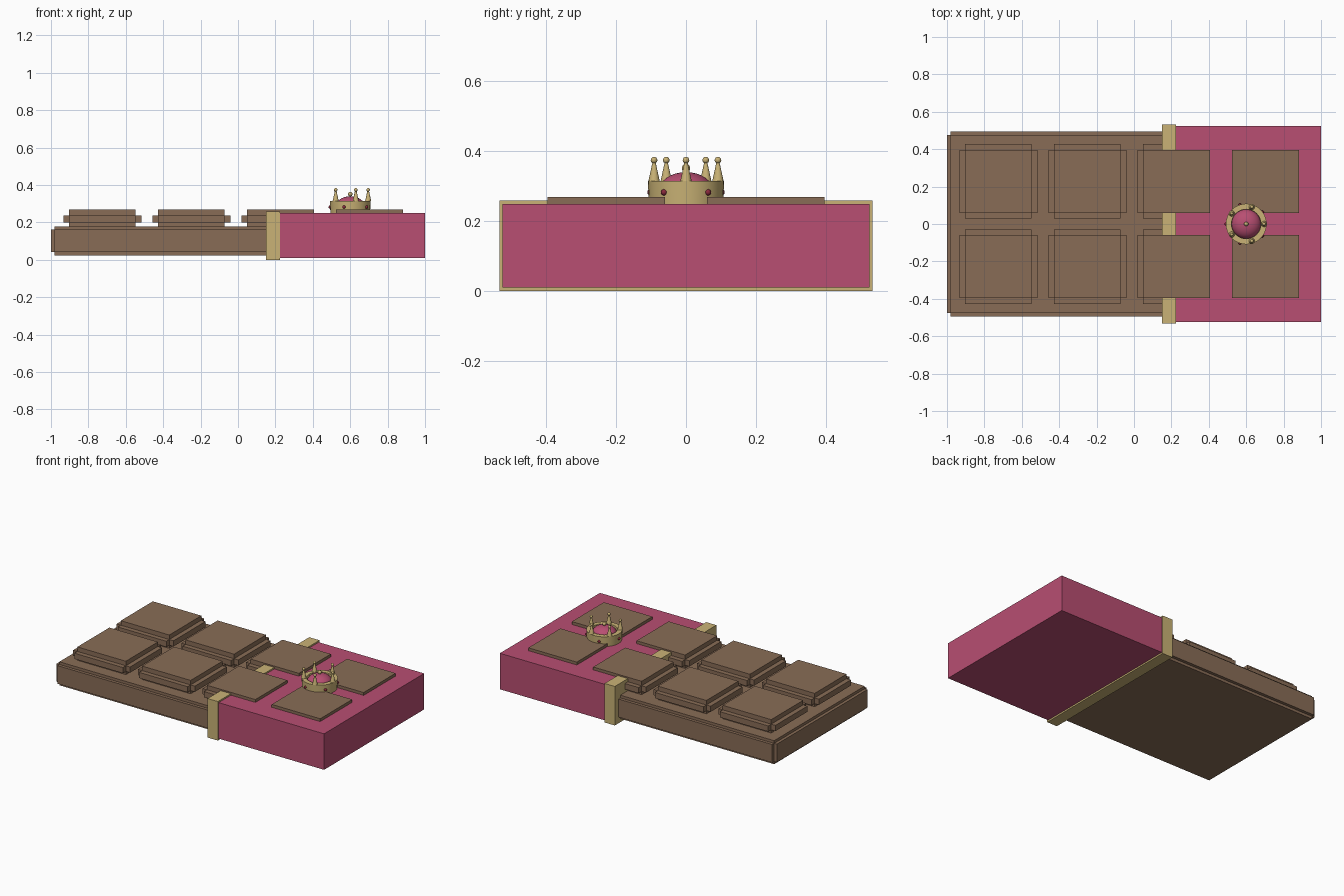
import bpy, bmesh, math
from mathutils import Matrix, Vector

cube = bpy.data.objects.get("Cube")
if cube:
    bpy.data.objects.remove(cube)


def material(name, rgb):
    m = bpy.data.materials.new(name)
    m.use_nodes = True
    m.diffuse_color = (*rgb, 1)
    m.node_tree.nodes["Principled BSDF"].inputs["Base Color"].default_value = (*rgb, 1)
    return m


chocolate = material("milk chocolate", (0.25, 0.152, 0.094))
pink = material("pink wrapper", (0.48, 0.077, 0.168))
gold = material("gold", (0.59, 0.45, 0.18))
ruby = material("ruby", (0.25, 0.022, 0.045))


def add_object(name, bm, mat, smooth=False):
    mesh = bpy.data.meshes.new(name)
    bmesh.ops.recalc_face_normals(bm, faces=bm.faces[:])
    bm.to_mesh(mesh)
    bm.free()
    mesh.materials.append(mat)
    obj = bpy.data.objects.new(name, mesh)
    bpy.context.collection.objects.link(obj)
    if smooth:
        bpy.ops.object.select_all(action='DESELECT')
        obj.select_set(True)
        bpy.context.view_layer.objects.active = obj
        bpy.ops.object.shade_smooth_by_angle(angle=math.radians(35))
    return obj


def add_box(bm, low, high):
    low, high = Vector(low), Vector(high)
    place = Matrix.Translation((low + high) / 2) @ Matrix.Diagonal((*(high - low), 1))
    bmesh.ops.create_cube(bm, size=1, matrix=place)


def box(name, low, high, mat):
    bm = bmesh.new()
    add_box(bm, low, high)
    add_object(name, bm, mat)


def stepped_block(name, low, high, step, z_mid, mat):
    """A core box with a stepped rim around its sides."""
    (x0, y0, z0), (x1, y1, z1) = low, high
    bm = bmesh.new()
    add_box(bm, low, high)
    add_box(bm, (x0 - step, y0, z_mid[0]), (x1 + step, y1, z_mid[1]))
    add_box(bm, (x0, y0 - step, z_mid[0]), (x1, y1 + step, z_mid[1]))
    add_object(name, bm, mat)


# Chocolate slab
stepped_block("chocolate_slab", (-0.98, -0.475, 0.023), (0.8, 0.475, 0.179),
              0.02, (0.041, 0.161), chocolate)

# Chocolate squares, two rows of four
for col in range(4):
    x = -0.725 + 0.476 * col
    for side, y in (("right", -0.228), ("left", 0.228)):
        stepped_block(f"chocolate_square_{side}_{col + 1}",
                      (x - 0.178, y - 0.168, 0.17), (x + 0.178, y + 0.168, 0.268),
                      0.031, (0.2, 0.238), chocolate)

# Wrapper and its gold edge band
box("wrapper", (0.2, -0.525, 0.01), (1, 0.525, 0.249), pink)
box("wrapper_band", (0.15, -0.533, 0), (0.225, 0.533, 0.259), gold)

# Crown
CX, BASE, RIM = 0.6, 0.249, 0.315


def ring_points(radius, z, offset=0):
    for k in range(5):
        a = math.radians(offset + 72 * k)
        yield Vector((CX + radius * math.cos(a), radius * math.sin(a), z))


def add_ball(bm, centre, radius, detail=12):
    bmesh.ops.create_uvsphere(bm, u_segments=detail, v_segments=detail // 2 + 2,
                              radius=radius, matrix=Matrix.Translation(centre))


# Crown band: rectangular profile spun into a ring
bm = bmesh.new()
profile = [(0.076, BASE), (0.106, BASE), (0.109, RIM), (0.079, RIM)]
verts = [bm.verts.new((CX + r, 0, z)) for r, z in profile]
edges = [bm.edges.new((verts[i], verts[(i + 1) % 4])) for i in range(4)]
bmesh.ops.spin(bm, geom=verts + edges, cent=(CX, 0, 0), axis=(0, 0, 1),
               angle=math.tau, steps=32)
bmesh.ops.remove_doubles(bm, verts=bm.verts[:], dist=0.0001)
add_object("crown_band", bm, gold, True)

# Crown points with ball tips
bm = bmesh.new()
for p in ring_points(0.096, (RIM + 0.37) / 2):
    bmesh.ops.create_cone(bm, cap_ends=True, segments=12, radius1=0.016, radius2=0.004,
                          depth=0.37 - RIM, matrix=Matrix.Translation(p))
add_object("crown_points", bm, gold, True)

bm = bmesh.new()
for p in ring_points(0.096, 0.374):
    add_ball(bm, p, 0.0095)
add_ball(bm, (CX, 0, 0.351), 0.012)
add_object("crown_balls", bm, gold, True)

# Gems set around the band
bm = bmesh.new()
for p in ring_points(0.107, 0.282, 36):
    add_ball(bm, p, 0.009)
add_object("crown_gems", bm, ruby, True)

# Cushion dome inside the crown
bm = bmesh.new()
dome = Matrix.Translation((CX, 0, 0.283)) @ Matrix.Diagonal((1, 1, 0.72, 1))
bmesh.ops.create_uvsphere(bm, u_segments=32, v_segments=16, radius=0.079, matrix=dome)
add_object("crown_cushion", bm, pink, True)
